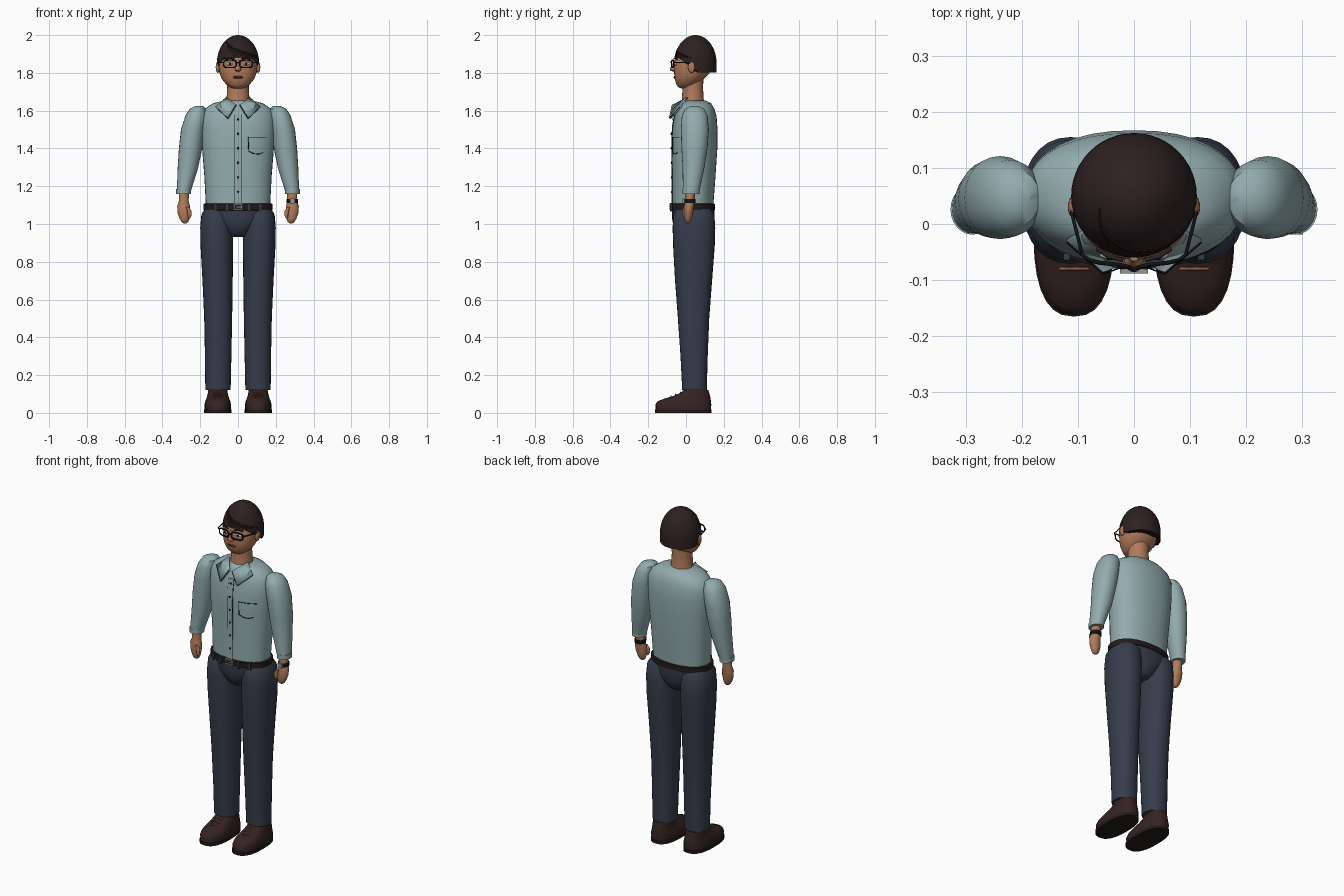
import bpy, bmesh, math
from mathutils import Vector

if "Cube" in bpy.data.objects:
    bpy.data.objects.remove(bpy.data.objects["Cube"], do_unlink=True)


def material(name, *rgb):
    mat = bpy.data.materials.new(name)
    mat.use_nodes = True
    mat.diffuse_color = (*rgb, 1)
    mat.node_tree.nodes["Principled BSDF"].inputs["Base Color"].default_value = (*rgb, 1)
    return mat


SHIRT = material("shirt_cloth", .29, .41, .42)
DENIM = material("trouser_cloth", .036, .046, .07)
SKIN = material("skin", .45, .2, .105)
HAIR = material("hair_brown", .027, .015, .015)
LEATHER = material("shoe_leather", .034, .017, .015)
DARK = material("belt_leather", .016, .011, .01)
BLACK = material("black", .006, .006, .007)
STEEL = material("steel", .3, .3, .3)
WHITE = material("eye_white", .7, .68, .65)
LACE = material("lip_and_lace", .26, .09, .05)


def finish(name, bm, mat, angle=40):
    bmesh.ops.recalc_face_normals(bm, faces=bm.faces)
    mesh = bpy.data.meshes.new(name)
    bm.to_mesh(mesh)
    bm.free()
    mesh.materials.append(mat)
    ob = bpy.data.objects.new(name, mesh)
    bpy.context.collection.objects.link(ob)
    bpy.ops.object.select_all(action='DESELECT')
    ob.select_set(True)
    bpy.context.view_layer.objects.active = ob
    bpy.ops.object.shade_smooth_by_angle(angle=math.radians(angle))
    return ob


def skin_rings(name, rings, mat, angle=40):
    """Bridge lists of points into a closed skin."""
    bm = bmesh.new()
    loops = [[bm.verts.new(p) for p in ring] for ring in rings]
    n = len(loops[0])
    for a, b in zip(loops, loops[1:]):
        for i in range(n):
            j = (i + 1) % n
            bm.faces.new((a[i], a[j], b[j], b[i]))
    bm.faces.new(loops[0])
    bm.faces.new(loops[-1])
    return finish(name, bm, mat, angle)


def loft(name, rings, mat, n=24, power=2, angle=40):
    """Stack rounded sections (x, y, z, half width, half depth)."""
    def bend(v):
        return math.copysign(abs(v) ** (2 / power), v)
    turns = [math.tau * i / n for i in range(n)]
    return skin_rings(name, [[(x + rx * bend(math.cos(t)), y + ry * bend(math.sin(t)), z)
                              for t in turns] for x, y, z, rx, ry in rings], mat, angle)


def ball(name, loc, size, mat):
    bm = bmesh.new()
    bmesh.ops.create_uvsphere(bm, u_segments=16, v_segments=10, radius=1)
    bmesh.ops.scale(bm, vec=size, verts=bm.verts)
    bmesh.ops.translate(bm, vec=loc, verts=bm.verts)
    return finish(name, bm, mat)


def block(name, loc, size, mat):
    bm = bmesh.new()
    bmesh.ops.create_cube(bm, size=1)
    bmesh.ops.scale(bm, vec=size, verts=bm.verts)
    bmesh.ops.translate(bm, vec=loc, verts=bm.verts)
    return finish(name, bm, mat)


def wire(name, points, radius, mat, closed=False):
    curve = bpy.data.curves.new(name, 'CURVE')
    curve.dimensions = '3D'
    curve.bevel_depth = radius
    curve.bevel_resolution = 1
    curve.use_fill_caps = True
    spline = curve.splines.new('POLY')
    spline.points.add(len(points) - 1)
    for point, co in zip(spline.points, points):
        point.co = (*co, 1)
    spline.use_cyclic_u = closed
    curve.materials.append(mat)
    ob = bpy.data.objects.new(name, curve)
    bpy.context.collection.objects.link(ob)
    return ob


# Shirt body: (height, half width, centre y, half depth)
TORSO = [(1.09, .17, .036, .108), (1.25, .178, .042, .114), (1.4, .19, .046, .12),
         (1.5, .196, .047, .12), (1.57, .195, .05, .112), (1.61, .175, .05, .1),
         (1.64, .13, .047, .085), (1.655, .07, .04, .06)]
loft("shirt_body", [(0, y, z, rx, ry) for z, rx, y, ry in TORSO], SHIRT, 36, 2.25)


def chest(x, z):
    """Front surface of the shirt."""
    for a, b in zip(TORSO, TORSO[1:]):
        if a[0] <= z <= b[0]:
            f = (z - a[0]) / (b[0] - a[0])
            rx, y, ry = (p + (q - p) * f for p, q in zip(a[1:], b[1:]))
            return y - ry * max(0, 1 - abs(x / rx) ** 2.25) ** (1 / 2.25)


# Shirt front: placket, seams, buttons and pocket
heights = [1.1 + .06 * i for i in range(9)]
skin_rings("placket", [[(x, chest(0, z) - d, z) for x, d in
                        ((-.016, -.01), (-.016, .004), (.016, .004), (.016, -.01))] for z in heights], SHIRT)
for x in (-.017, .017):
    wire("placket_seam", [(x, chest(x, z) - .002, z) for z in heights], .0018, BLACK)
for i in range(6):
    z = 1.17 + .077 * i
    ball("button", (0, chest(0, z) - .005, z), (.006, .003, .006), BLACK)
pocket = [(.15, 1.46), (.1, 1.46), (.055, 1.46), (.055, 1.42), (.057, 1.385),
          (.08, 1.373), (.11, 1.37), (.135, 1.378)]
wire("pocket_stitching", [(x, chest(x, z) - .001, z) for x, z in pocket], .0022, BLACK)

# Belt, buckle and loops
loft("belt", [(0, .036, z, .178 + d, .112 + d) for z, d in
              ((1.072, 0), (1.075, .005), (1.105, .005), (1.108, 0))], DARK, 36, 2.25)
for x, z, w, h in ((0, 1.105, .05, .006), (0, 1.077, .05, .006), (-.022, 1.091, .006, .03),
                   (.022, 1.091, .006, .03), (.006, 1.091, .026, .005)):
    block("buckle_bar", (x, -.084, z), (w, .008, h), STEEL)
for x in (-.12, -.06, .06, .12):
    block("belt_loop", (x, chest(x, 1.09) - .012, 1.088), (.012, .012, .045), DENIM)

# Trouser seat
loft("trouser_seat", [(0, .038, z, rx, ry) for z, rx, ry in
                      ((1.08, .176, .112), (1.03, .165, .112), (.99, .115, .105),
                       (.95, .07, .085), (.93, .04, .06))], DENIM, 32, 2.2)

for s, side in ((1, "left"), (-1, "right")):
    # Leg and shoe
    loft(side + "_trouser_leg", [(s * x, y, z, rx, ry) for x, y, z, rx, ry in (
        (.108, .04, 1.08, .068, .09), (.111, .042, 1.05, .083, .108), (.113, .042, .98, .087, .113),
        (.112, .042, .88, .086, .11), (.108, .04, .7, .08, .098), (.105, .04, .5, .074, .083),
        (.105, .043, .3, .07, .072), (.106, .045, .12, .067, .065))], DENIM, 28, 2.2)
    loft(side + "_shoe", [(s * .107, (a + b) / 2, z, rx, (b - a) / 2) for z, rx, a, b in (
        (.016, .069, -.16, .132), (.045, .07, -.162, .134), (.062, .066, -.15, .132),
        (.077, .06, -.11, .13), (.09, .056, -.065, .127), (.108, .052, -.025, .122),
        (.122, .05, -.01, .118))], LEATHER, 28, 2.5)
    loft(side + "_sole", [(s * .107, -.015, z, .072, .15) for z in (0, .018)], DARK, 28, 2.5)
    for i in range(3):
        y, z = -.08 + .026 * i, .09 + .01 * i
        wire("shoe_lace", [(s * .107 + dx, y, z - abs(dx) * .2) for dx in (-.026, 0, .026)], .003, LACE)

    # Sleeve and cuff: (inner x, outer x, centre y, z, half depth)
    sleeve = [(.185, .225, .046, 1.625, .02), (.168, .255, .046, 1.61, .05), (.165, .278, .046, 1.575, .068),
              (.175, .302, .047, 1.5, .074), (.19, .313, .045, 1.4, .069), (.21, .319, .04, 1.3, .058),
              (.235, .322, .032, 1.22, .049), (.252, .325, .026, 1.165, .043)]
    loft(side + "_sleeve", [(s * (a + b) / 2, y, z, (b - a) / 2, d) for a, b, y, z, d in sleeve], SHIRT, 24, 2.1)
    loft(side + "_cuff", [(s * .288, .026, z, .039, .045) for z in (1.158, 1.185)], SHIRT)

    # Hand and thumb
    loft(side + "_hand", [(s * x, y, z, rx, ry) for x, y, z, rx, ry in (
        (.287, .022, 1.18, .027, .028), (.287, .02, 1.12, .026, .025), (.288, .016, 1.095, .034, .026),
        (.286, .013, 1.06, .034, .024), (.283, .011, 1.03, .027, .02), (.281, .01, 1.01, .017, .014),
        (.281, .01, 1.003, .006, .006))], SKIN, 16)
    loft(side + "_thumb", [(s * x, -.008, z, r, r) for x, z, r in (
        (.268, 1.09, .008), (.258, 1.07, .011), (.256, 1.045, .01), (.258, 1.03, .005))], SKIN, 10)

    # Collar flap
    bm = bmesh.new()
    flap = [(.063, .005, 1.672), (.12, -.03, 1.62), (.055, -.086, 1.56), (.01, -.07, 1.632)]
    bm.faces.new([bm.verts.new((s * x, y, z)) for x, y, z in flap])
    collar = finish(side + "_collar_flap", bm, SHIRT)
    collar.modifiers.new("thickness", 'SOLIDIFY').thickness = .008
    wire(side + "_collar_edge", [(s * x, y - .003, z) for x, y, z in flap[1:]], .0015, BLACK)

    # Ear, eye and brow
    ball(side + "_ear", (s * .107, .03, 1.83), (.011, .019, .03), SKIN)
    ball(side + "_eye", (s * .042, -.055, 1.848), (.019, .008, .01), WHITE)
    ball(side + "_iris", (s * .042, -.0615, 1.848), (.008, .003, .008), BLACK)
    wire(side + "_brow", [(s * x, y, z) for x, y, z in
                          ((.02, -.064, 1.874), (.045, -.058, 1.879), (.066, -.044, 1.873))], .004, HAIR)

    # Spectacle rim and temple
    rim = []
    for i in range(20):
        c, d = math.cos(math.tau * i / 20), math.sin(math.tau * i / 20)
        rim.append((s * (.043 + .034 * math.copysign(abs(c) ** .6, c)), -.071 + .006 * c,
                    1.848 + .02 * math.copysign(abs(d) ** .6, d)))
    wire(side + "_spectacle_rim", rim, .0038, BLACK, True)
    wire(side + "_spectacle_temple", [(s * .077, -.066, 1.855), (s * .092, -.055, 1.856),
                                      (s * .111, .02, 1.853), (s * .112, .045, 1.835)], .0032, BLACK)
wire("spectacle_bridge", [(-.01, -.077, 1.852), (0, -.08, 1.856), (.01, -.077, 1.852)], .0035, BLACK)

# Wrist watch
loft("watch_strap", [(.287, .021, z, .031, .03) for z in (1.11, 1.132)], BLACK)
block("watch_case", (.288, -.013, 1.121), (.026, .012, .026), STEEL)

# Neck and head: (z, half width, front y, back y)
loft("neck", [(0, .036, z, r, r * .95) for z, r in ((1.62, .068), (1.66, .061), (1.72, .057), (1.78, .06))], SKIN)
loft("head", [(0, (a + b) / 2, z, rx, (b - a) / 2) for z, rx, a, b in (
    (1.718, .025, -.025, .03), (1.724, .042, -.04, .045), (1.74, .064, -.052, .065), (1.77, .087, -.06, .095),
    (1.8, .098, -.063, .125), (1.85, .104, -.063, .14), (1.89, .1, -.053, .14), (1.94, .07, -.02, .11))],
     SKIN, 32, 2.15)
loft("nose", [(0, y, z, rx, ry) for y, z, rx, ry in (
    (-.062, 1.808, .01, .012), (-.066, 1.814, .017, .02), (-.065, 1.824, .014, .02),
    (-.061, 1.845, .009, .013), (-.058, 1.868, .008, .008))], SKIN, 14)
for z, d in ((1.781, .004), (1.774, .0045)):
    ball("lip", (0, -.057, z), (.026, .008, d), LACE)
wire("mouth_line", [(-.024, -.06, 1.778), (0, -.066, 1.777), (.024, -.06, 1.778)], .0015, BLACK)


# Hair cap, with its hem raised over the face
def dome(t, z):
    r = .112 * math.sqrt(max(0, 1 - (max(0, z - 1.85) / .15) ** 2))
    return Vector((r * math.cos(t), .05 + r * math.sin(t), z))


def hem(t):
    front = -math.sin(t)
    if front < -.05:
        return 1.802
    return 1.835 + .045 * min(1, max(0, (front - .3) / .45)) if front > .25 else 1.815


angles = [math.tau * i / 48 for i in range(48)]
skin_rings("hair_cap", [[dome(t, hem(t) + (1.9997 - hem(t)) * math.sin(k * math.pi / 28)) for t in angles]
                        for k in range(15)], HAIR)

# Combed strands sweeping across the fringe
for i in range(9):
    strand = []
    for k in range(9):
        f = k / 8
        t = math.radians(200 + 9 * i + (62 + 2 * i) * f)
        strand.append(dome(t, 1.972 - .007 * i - (.085 - .006 * i) * f ** 1.5))
    wire("fringe_strand", strand, .002, DARK)
